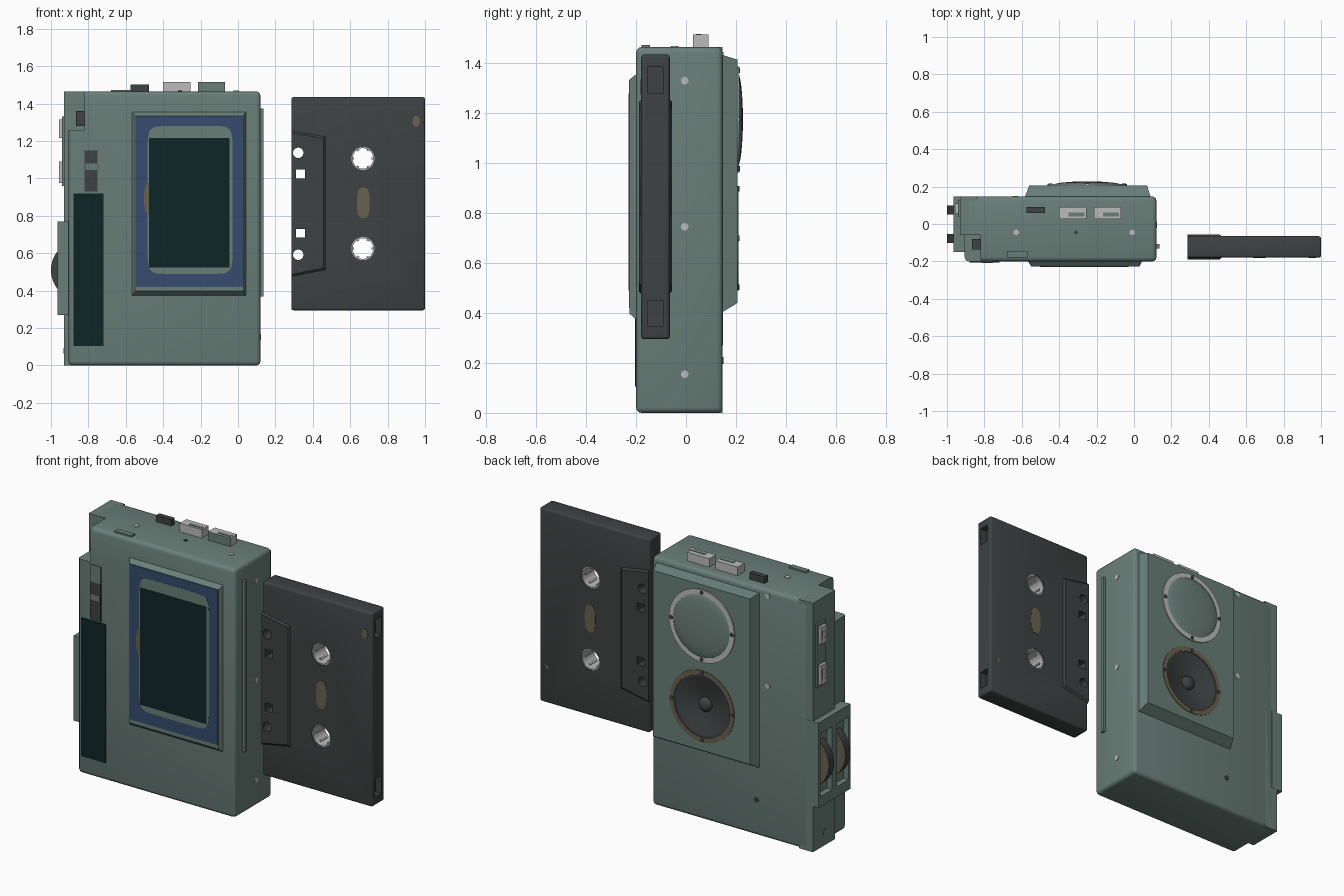
import bpy, bmesh, math
from mathutils import Vector

if "Cube" in bpy.data.objects:
    bpy.data.objects.remove(bpy.data.objects["Cube"])


def mat(name, r, g, b):
    m = bpy.data.materials.new(name)
    lin = [((c / 255 + 0.055) / 1.055) ** 2.4 for c in (r, g, b)]
    m.diffuse_color = (*lin, 1)
    m.use_nodes = True
    m.node_tree.nodes["Principled BSDF"].inputs["Base Color"].default_value = m.diffuse_color
    return m


GREEN = mat("grey_green", 106, 127, 121)
DARK = mat("charcoal", 62, 66, 66)
GLASS = mat("dark_teal", 15, 38, 39)
BLUE = mat("slate_blue", 54, 76, 110)
LIGHT = mat("light_grey", 186, 187, 186)
TAN = mat("dull_tan", 106, 98, 80)


def rect(x0, x1, z0, z1, y):
    return [(x0, y, z0), (x1, y, z0), (x1, y, z1), (x0, y, z1)]


def circ(x, z, r, y, rz=None, n=48, p=1.0):
    """Circle, ellipse or (p < 1) rounded rectangle facing y."""
    out = []
    for i in range(n):
        a = 2 * math.pi * (i + 0.5) / n
        c, s = math.cos(a), math.sin(a)
        out.append((x + r * math.copysign(abs(c) ** p, c), y,
                    z + (rz or r) * math.copysign(abs(s) ** p, s)))
    return out


def loft(name, rings, m, closed=False, bevel=0, seg=3):
    """Skin matching rings of points; closed joins last ring to first, else caps."""
    bm = bmesh.new()
    vs = [[bm.verts.new(p) for p in r] for r in rings]
    n = len(vs[0])
    pairs = list(zip(vs, vs[1:])) + ([(vs[-1], vs[0])] if closed else [])
    for a, b in pairs:
        for i in range(n):
            j = (i + 1) % n
            bm.faces.new((a[i], a[j], b[j], b[i]))
    if not closed:
        bm.faces.new(vs[0])
        bm.faces.new(vs[-1])
    bmesh.ops.recalc_face_normals(bm, faces=bm.faces[:])
    if bevel:
        bmesh.ops.bevel(bm, geom=bm.edges[:], offset=bevel, segments=seg,
                        affect='EDGES', profile=0.5)
    me = bpy.data.meshes.new(name)
    bm.to_mesh(me)
    bm.free()
    me.materials.append(m)
    o = bpy.data.objects.new(name, me)
    bpy.context.collection.objects.link(o)
    return o


def box(name, x0, x1, y0, y1, z0, z1, m, bevel=0):
    return loft(name, [rect(x0, x1, z0, z1, y0), rect(x0, x1, z0, z1, y1)], m, bevel=bevel)


def disc(name, x, z, r, y0, y1, m, **k):
    return loft(name, [circ(x, z, r, y0, **k), circ(x, z, r, y1, **k)], m)


def ring(name, x, z, r0, r1, y0, y1, m):
    return loft(name, [circ(x, z, r, y) for r, y in
                       ((r0, y0), (r1, y0), (r1, y1), (r0, y1))], m, closed=True)


def cut(o, cutters):
    bpy.context.view_layer.objects.active = o
    for c in cutters:
        md = o.modifiers.new("cut", 'BOOLEAN')
        md.object, md.operation, md.solver = c, 'DIFFERENCE', 'EXACT'
        bpy.ops.object.modifier_apply(modifier=md.name)
        bpy.data.objects.remove(c, do_unlink=True)


def screw(name, loc, axis, m=LIGHT, r=0.015):
    o = disc(name, 0, 0, r, -0.004, 0.004, m, n=16)
    o.rotation_mode = 'QUATERNION'
    o.rotation_quaternion = Vector((0, 1, 0)).rotation_difference(Vector(axis))
    o.location = loc


# Player body: rounded case, notched at top left, with a rear side slab
case = box("body_case", -0.905, 0.12, -0.2, 0.147, 0, 1.465, GREEN, bevel=0.022)
cut(case, [box("c", -1, -0.82, -0.3, -0.06, 1.26, 1.6, GREEN)])
box("body_side_slab", -0.93, -0.84, -0.06, 0.147, 0.0, 1.465, GREEN)
box("notch_button", -0.865, -0.815, -0.135, -0.08, 1.28, 1.36, DARK)
box("side_rail", 0.115, 0.135, -0.13, -0.108, 0.37, 1.375, GREEN)

# Cassette door on the front: tapered frame, blue border, window
loft("door_frame", [rect(-0.57, 0.045, 0.37, 1.36, -0.195),
                    rect(-0.55, 0.03, 0.397, 1.335, -0.226)], GREEN)
box("door_blue_border", -0.545, 0.027, -0.2285, -0.224, 0.42, 1.333, BLUE)
disc("door_inner_patch", -0.256, 0.885, 0.228, -0.2295, -0.225, GREEN, rz=0.395, p=0.18)
disc("door_tan_mark", -0.477, 0.895, 0.027, -0.23, -0.225, TAN, rz=0.085, n=24)
box("door_window", -0.475, -0.045, -0.231, -0.225, 0.525, 1.215, GLASS)

# Left front: display strip and slide switch
box("display_strip", -0.88, -0.72, -0.205, -0.198, 0.105, 0.92, GLASS)
box("switch_top", -0.82, -0.75, -0.206, -0.195, 1.15, 1.25, GREEN)
box("switch_track", -0.82, -0.75, -0.206, -0.195, 0.93, 1.15, DARK)
box("switch_mark", -0.815, -0.755, -0.208, -0.2, 1.045, 1.08, GREEN)

# Top controls
box("top_small_button", -0.575, -0.475, 0.06, 0.09, 1.45, 1.503, DARK)
for i, x in enumerate((-0.4, -0.215)):
    b = box(f"top_button_{i + 1}", x, x + 0.145, 0.028, 0.09, 1.45, 1.515, LIGHT)
    b.data.materials.append(GREEN)
    for f in b.data.polygons:
        if i and f.normal.y < -0.9:
            f.material_index = 1
    box(f"top_button_patch_{i + 1}", x + 0.05, x + 0.135, 0.04, 0.062, 1.51, 1.517, GREEN)
box("top_ridge", -0.68, -0.57, -0.178, -0.145, 1.455, 1.474, GREEN)

# Left side: jack blocks
box("jack_plate", -0.94, -0.92, 0.04, 0.125, 0.96, 1.33, GREEN)
for i, (z0, z1) in enumerate(((1.215, 1.315), (0.975, 1.09))):
    j = box(f"jack_{i + 1}", -0.956, -0.92, 0.055, 0.11, z0, z1, LIGHT)
    cut(j, [box("c", -1, -0.94, 0.07, 0.095, z0 + 0.03, z1 - 0.03, LIGHT)])

# Left side: thumb wheel bracket and two wheels
bracket = box("wheel_bracket", -0.966, -0.89, -0.15, 0.148, 0.27, 0.77, GREEN)
wheels = (0.075, -0.078)
cut(bracket, [box("c", -1, -0.932, y - 0.055, y + 0.055, 0.33, 0.7, GREEN) for y in wheels])
for i, y in enumerate(wheels):
    w = disc(f"thumb_wheel_{i + 1}", -0.84, 0.51, 0.16, y - 0.024, y + 0.024, DARK, n=64)
    w.data.materials.append(TAN)
    for f in w.data.polygons:
        f.material_index = int(f.normal.y > 0.9)

# Back plate with two speakers
SX, Z1, Z2 = -0.25, 1.175, 0.70
plate = loft("back_plate", [rect(-0.585, 0.09, 0.4, 1.435, 0.14),
                            rect(-0.56, 0.07, 0.44, 1.415, 0.206)], GREEN)
cut(plate, [disc("c", SX, Z2, 0.198, 0.152, 0.3, GREEN)])
ring("upper_speaker_ring", SX, Z1, 0.183, 0.213, 0.2, 0.213, LIGHT)
loft("upper_speaker_dome", [circ(SX, Z1, 0.19 * math.cos(t), 0.205 + 0.023 * math.sin(t))
                            for t in [k * math.pi / 2 / 8.2 for k in range(9)]], GREEN)
ring("lower_speaker_ring", SX, Z2, 0.182, 0.21, 0.195, 0.21, TAN)
loft("lower_speaker_cone", [circ(SX, Z2, r, y) for r, y in (
    (0.199, 0.15), (0.199, 0.2), (0.182, 0.205), (0.165, 0.2), (0.1, 0.182), (0.042, 0.172),
    (0.04, 0.185), (0.03, 0.197), (0.015, 0.202), (0.003, 0.203))], DARK)
for k in range(4):
    a = k * math.pi / 2
    for n, z, y in (("upper", Z1, 0.213), ("lower", Z2, 0.21)):
        screw(f"{n}_speaker_screw_{k + 1}",
              (SX + 0.197 * math.cos(a), y, z + 0.197 * math.sin(a)), (0, 1, 0), DARK, 0.011)

# Case screws
for i, z in enumerate((0.155, 0.745, 1.33)):
    screw(f"right_screw_{i + 1}", (0.12, -0.005, z), (1, 0, 0))
for i, x in enumerate((-0.63, -0.01)):
    screw(f"top_screw_{i + 1}", (x, -0.045, 1.465), (0, 0, 1))
screw("top_pin", (-0.31, -0.045, 1.465), (0, 0, 1), DARK, 0.01)
for i, (x, z) in enumerate(((-0.635, 1.43), (-0.635, 0.9))):
    screw(f"back_screw_{i + 1}", (x, 0.147, z), (0, 1, 0))
screw("back_pin", (-0.56, 0.147, 0.21), (0, 1, 0), DARK)
screw("left_screw", (-0.93, 0.04, 0.08), (-1, 0, 0), GREEN)

# Cassette: shell, thick head section, through holes, end pockets
REELS = (1.107, 0.625)
CY = -0.1225


def head_holes():
    return ([disc("c", 0.322, z, 0.028, -0.4, 0.2, DARK, n=24) for z in (1.137, 0.592)] +
            [box("c", 0.309, 0.358, -0.4, 0.2, z - 0.024, z + 0.024, DARK)
             for z in (1.025, 0.707)])


shell = box("cassette_shell", 0.285, 1.0, -0.18, -0.065, 0.295, 1.435, DARK, bevel=0.012)
cut(shell, head_holes() + [disc("c", 0.668, z, 0.062, -0.4, 0.2, DARK) for z in REELS] +
    [box("c", 0.96, 1.1, -0.154, -0.093, z, z + 0.105, DARK) for z in (0.345, 1.28)])


def head_outline(y, d):
    return [(0.285, y, 0.475 + d), (0.47 - d, y, 0.51 + d),
            (0.47 - d, y, 1.225 - d), (0.285, y, 1.257 - d)]


head = loft("cassette_head", [head_outline(-0.189, 0.012), head_outline(-0.178, 0),
                              head_outline(-0.067, 0), head_outline(-0.056, 0.012)], DARK)
cut(head, head_holes())

# Reel hubs with teeth, and tape window marks on both faces
for i, z in enumerate(REELS):
    ring(f"reel_hub_{i + 1}", 0.668, z, 0.055, 0.064, -0.176, -0.069, LIGHT)
    for k in range(6):
        t = box(f"reel_{i + 1}_tooth_{k + 1}", 0.047, 0.057, -0.03, 0.03, -0.005, 0.005, LIGHT)
        t.location = (0.668, CY, z)
        t.rotation_euler = (0, k * math.pi / 3, 0)
for n, y in (("front", -0.18), ("back", -0.065)):
    disc(f"tape_mark_{n}", 0.67, 0.87, 0.034, y - 0.002, y + 0.002, TAN, rz=0.082, p=0.7, n=32)
disc("shell_spot_front", 0.953, 1.305, 0.019, -0.182, -0.178, TAN, rz=0.03, n=20)
disc("shell_spot_back", 0.948, 0.51, 0.012, -0.067, -0.063, TAN, n=16)

# Smooth shading with sharp edges kept
bpy.ops.object.select_all(action='SELECT')
bpy.context.view_layer.objects.active = case
bpy.ops.object.shade_smooth_by_angle(angle=math.radians(35))
